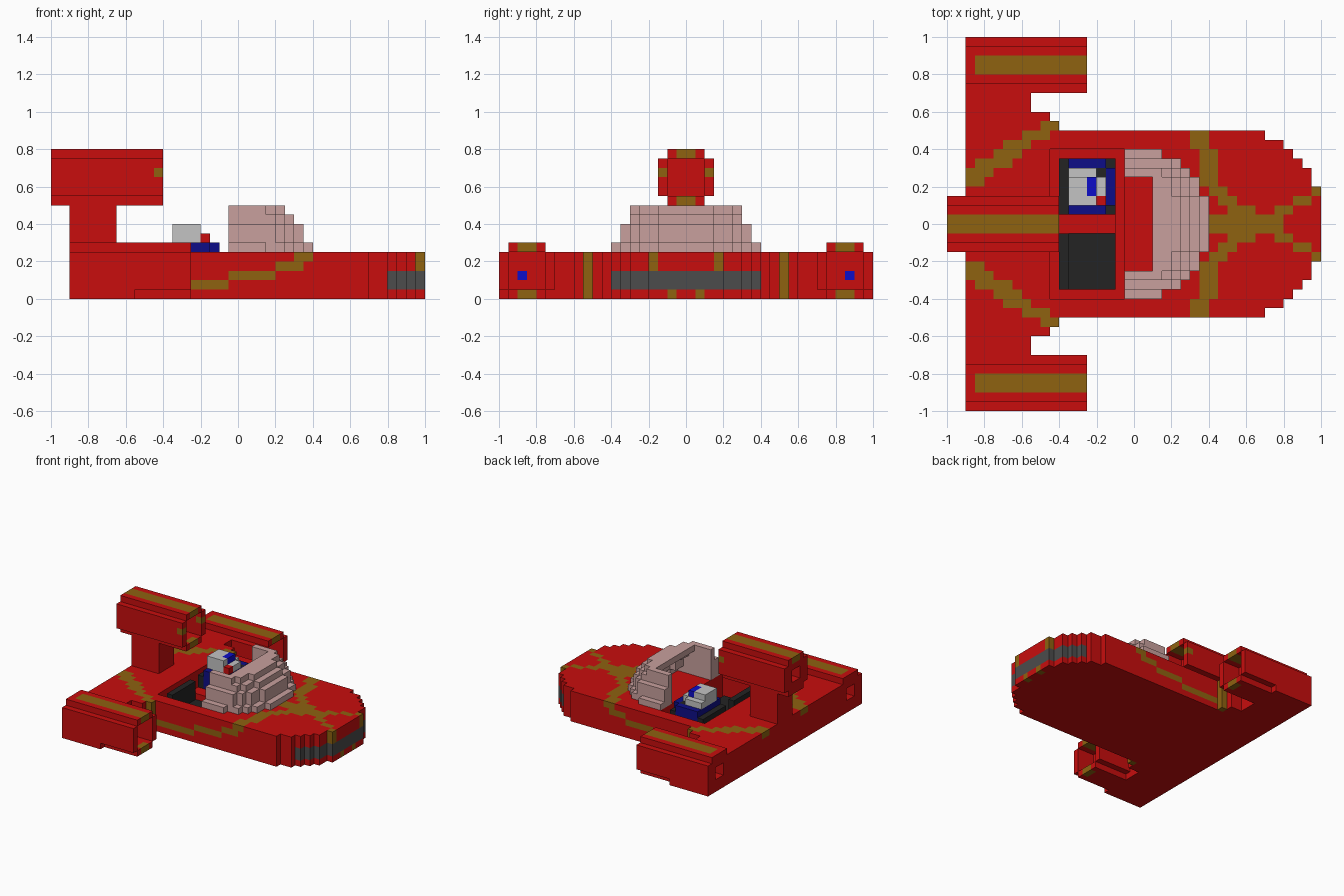
import bpy
import bmesh

cube = bpy.data.objects.get("Cube")
if cube:
    bpy.data.objects.remove(cube)

U = 0.05  # size of one block


def linear(c):
    c /= 255
    return c / 12.92 if c <= 0.04045 else ((c + 0.055) / 1.055) ** 2.4


def make_mat(name, r, g, b):
    m = bpy.data.materials.new(name)
    m.use_nodes = True
    col = (linear(r), linear(g), linear(b), 1)
    m.diffuse_color = col
    m.node_tree.nodes["Principled BSDF"].inputs["Base Color"].default_value = col
    return m


MATS = {
    "red": make_mat("red", 200, 13, 13),
    "gold": make_mat("gold", 142, 98, 16),
    "grey": make_mat("dark grey", 76, 76, 76),
    "black": make_mat("black", 35, 35, 35),
    "pink": make_mat("pale pink", 200, 160, 157),
    "navy": make_mat("navy", 13, 13, 135),
    "blue": make_mat("blue", 13, 13, 200),
    "white": make_mat("light grey", 195, 195, 195),
}

# Corner offsets of the six sides of a block, by outward direction
SIDES = {
    (1, 0, 0): ((1, 0, 0), (1, 1, 0), (1, 1, 1), (1, 0, 1)),
    (-1, 0, 0): ((0, 0, 0), (0, 0, 1), (0, 1, 1), (0, 1, 0)),
    (0, 1, 0): ((0, 1, 0), (0, 1, 1), (1, 1, 1), (1, 1, 0)),
    (0, -1, 0): ((0, 0, 0), (1, 0, 0), (1, 0, 1), (0, 0, 1)),
    (0, 0, 1): ((0, 0, 1), (1, 0, 1), (1, 1, 1), (0, 1, 1)),
    (0, 0, -1): ((0, 0, 0), (0, 1, 0), (1, 1, 0), (1, 0, 0)),
}


def block_part(name, xr, yr, zr, rule):
    """Skin of all blocks in the ranges for which rule(x, y, z) gives a colour."""
    cells = {}
    for x in range(*xr):
        for y in range(*yr):
            for z in range(*zr):
                colour = rule(x, y, z)
                if colour:
                    cells[x, y, z] = colour
    used = sorted(set(cells.values()))
    bm = bmesh.new()
    verts = {}
    for (x, y, z), colour in cells.items():
        for d, corners in SIDES.items():
            if (x + d[0], y + d[1], z + d[2]) in cells:
                continue
            loop = []
            for c in corners:
                p = (x + c[0], y + c[1], z + c[2])
                if p not in verts:
                    verts[p] = bm.verts.new([v * U for v in p])
                loop.append(verts[p])
            bm.faces.new(loop).material_index = used.index(colour)
    mesh = bpy.data.meshes.new(name)
    bm.to_mesh(mesh)
    bm.free()
    for colour in used:
        mesh.materials.append(MATS[colour])
    obj = bpy.data.objects.new(name, mesh)
    bpy.context.collection.objects.link(obj)
    return obj


def box(name, colour, xr, yr, zr):
    return block_part(name, xr, yr, zr, lambda x, y, z: colour)


def row(y):
    """Row number counted outward from the centre line."""
    return y if y >= 0 else -1 - y


# Hull: half width steps (first x beyond the step, half width)
HULL_STEPS = ((-11, 14), (-9, 12), (-8, 11), (14, 10), (16, 9),
              (17, 8), (18, 7), (19, 6), (20, 4))
# Gold bands on the deck: row -> x spans
DECK_GOLD = {
    0: [(8, 16)], 1: [(10, 13), (15, 17)], 2: [(9, 11), (17, 19)],
    3: [(8, 10), (19, 20)], 4: [(-18, -16), (7, 9)], 5: [(-18, -15), (7, 9)],
    6: [(-17, -13), (7, 9)], 7: [(-15, -12), (7, 9)],
    8: [(-14, -11), (6, 8)], 9: [(-12, -9), (6, 8)], 10: [(-10, -8)],
}
# Gold band running down the flank: layer -> x span
FLANK_GOLD = {1: (-8, -1), 2: (-1, 4), 3: (4, 7), 4: (6, 8)}


def hull_rule(x, y, z):
    k = row(y)
    if k >= next(w for end, w in HULL_STEPS if x < end):
        return None
    if -9 <= x < -1 and k < 8 and z > 0:      # cockpit recess
        return None
    if x >= 16 and z in (1, 2):               # nose bumper
        return "grey"
    if k == 10 and x == -9:
        return "gold"
    if x == 19 and ((k == 3 and z >= 3) or (k == 1 and z == 0)):
        return "gold"
    if z == 4 and any(a <= x < b for a, b in DECK_GOLD.get(k, ())):
        return "gold"
    if k == 9 and z in FLANK_GOLD:
        a, b = FLANK_GOLD[z]
        if a <= x < b:
            return "gold"
    return "red"


block_part("hull", (-18, 20), (-14, 14), (0, 5), hull_rule)


# Engines: six-block tubes with cut corners, open at both ends
def engine(name, x0, x1, yc, z0, is_pod):
    def rule(x, y, z):
        ky, kz = row(y - yc), row(z - z0 - 3)
        if ky == 2 and kz == 2:
            return "red" if is_pod and z == z0 and x < -11 else None
        if x >= x1 - 3 and ky < 2 and kz < 2:     # front opening
            return None
        if x < x0 + 2 and ky < 1 and kz < 1:      # rear opening
            return None
        if is_pod and x == x1 - 4 and z == 2 and row(y) == 17:
            return "blue"
        if ky == 0 and z == z0 + 5 and x >= x0 + is_pod:
            return "gold"
        if ky == 0 and z == z0 and x == x1 - 1:
            return "gold"
        if not is_pod and x == x1 - 1 and ky == 2 and z == z0 + 3:
            return "gold"
        return "red"
    block_part(name, (x0, x1), (yc - 3, yc + 3), (z0, z0 + 6), rule)


engine("left_engine", -18, -5, 17, 0, True)
engine("right_engine", -18, -5, -17, 0, True)
engine("top_engine", -20, -8, 0, 10, False)
box("engine_pillar", "red", (-18, -13), (-2, 2), (5, 10))

# Cockpit: centre console and two seats with tall backs
box("console", "red", (-8, -2), (-1, 1), (1, 3))
for name, y in (("rear_seat", 1), ("front_seat", -7)):
    block_part(name, (-8, -2), (y, y + 6), (1, 5),
               lambda x, y, z: "black" if z < 2 or x == -8 else None)


# Small robot sitting in one seat
def robot_rule(x, y, z):
    if z < 6:
        if x == -3 and y in (1, 6):
            return "black" if z < 5 else None
        if x == -4 and y == 5:
            return "black"
        return "navy"
    if z == 6:
        if x == -4:
            return {2: "red", 3: "white", 4: "white"}.get(y)
        return "white" if x < -4 and 2 <= y < 6 else None
    if x == -5 and y in (3, 4):
        return "blue"
    return "white" if x < -4 and 2 <= y < 5 else None


block_part("robot", (-7, -2), (1, 7), (2, 8), robot_rule)

# Windscreen: stepped half dome, open to the rear
DOME_FRONT = (8, 8, 8, 7, 7, 6, 5, 3)
DOME_INSET = (0, 1, 1, 2, 3)
DOME_SIDE = (8, 7, 7, 6, 6)


def dome_rule(x, y, z):
    k, layer = row(y), z - 5
    if k >= DOME_SIDE[layer]:
        return None
    front = DOME_FRONT[k] - DOME_INSET[layer]
    if x >= front or (k < 5 and x < 2):
        return None
    if layer < 4 and k < 5 and x < front - 2:
        return None
    return "pink"


block_part("windscreen", (-1, 8), (-8, 8), (5, 10), dome_rule)
